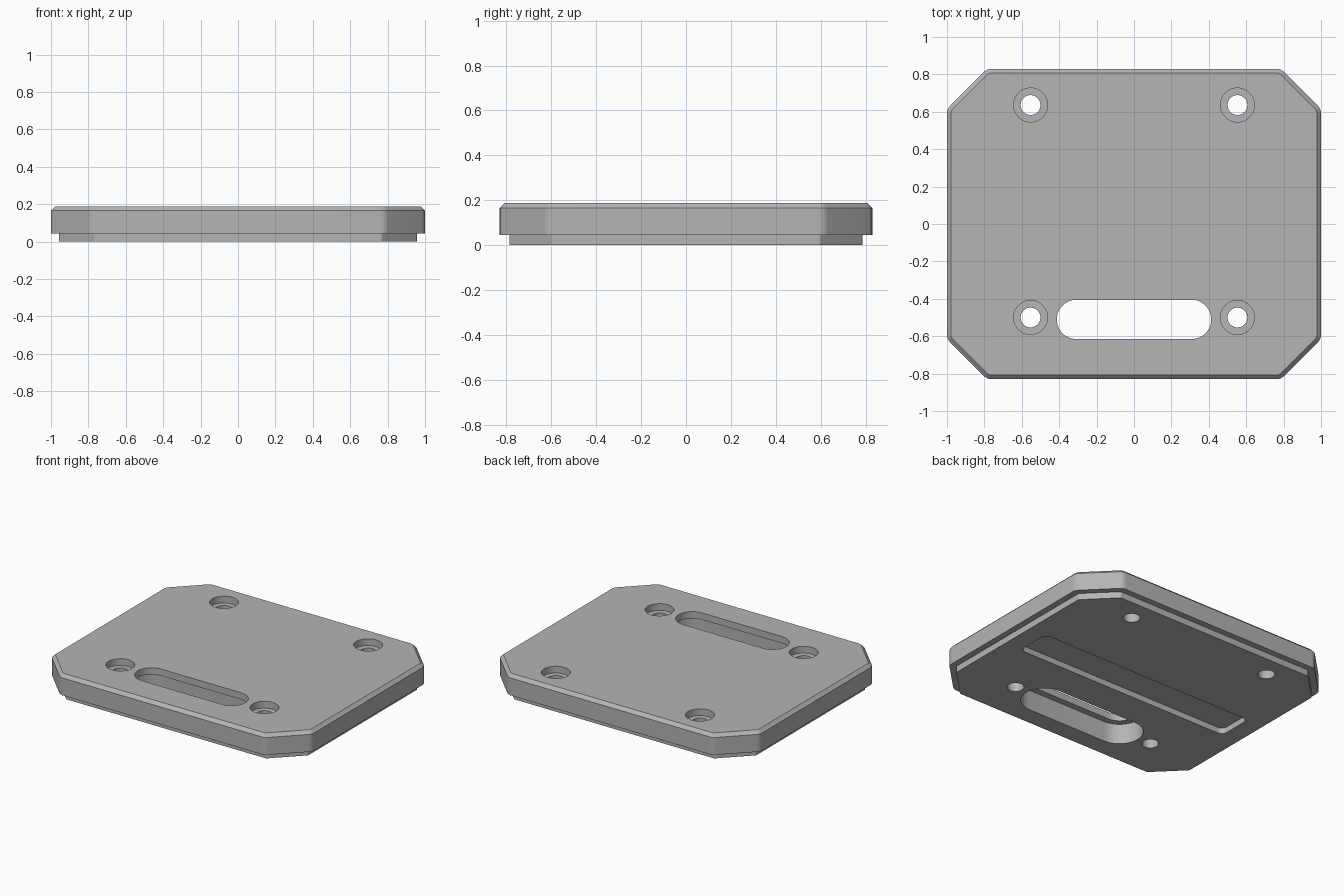
import bpy
import bmesh
from math import sin, cos, pi, sqrt

old = bpy.data.objects.get("Cube")
if old:
    bpy.data.objects.remove(old, do_unlink=True)

grey = bpy.data.materials.new("plain grey")
grey.use_nodes = True
grey.diffuse_color = (0.46, 0.46, 0.46, 1)
grey.node_tree.nodes["Principled BSDF"].inputs["Base Color"].default_value = grey.diffuse_color


def outline(corners, radius, steps=8):
    """Closed outline from rounded first-quadrant corners, mirrored in x and y."""
    quarter = []
    for x, y, start, end in corners:
        for i in range(steps + 1):
            a = start + (end - start) * i / steps
            quarter.append((x + radius * cos(a), y + radius * sin(a)))
    half = quarter + [(-x, y) for x, y in reversed(quarter)]
    loop = half + [(x, -y) for x, y in reversed(half)]
    clean = []
    for p in loop:
        if not clean or abs(p[0] - clean[-1][0]) + abs(p[1] - clean[-1][1]) > 1e-5:
            clean.append(p)
    if abs(clean[0][0] - clean[-1][0]) + abs(clean[0][1] - clean[-1][1]) < 1e-5:
        clean.pop()
    return clean


def loft(name, sections, cx=0, cy=0):
    """Solid through a stack of (outline, height) sections."""
    bm = bmesh.new()
    rings = [[bm.verts.new((x + cx, y + cy, z)) for x, y in pts] for pts, z in sections]
    for low, high in zip(rings, rings[1:]):
        n = len(low)
        for i in range(n):
            j = (i + 1) % n
            bm.faces.new((low[i], low[j], high[j], high[i]))
    bm.faces.new(rings[-1])
    bm.faces.new(rings[0][::-1])
    bmesh.ops.recalc_face_normals(bm, faces=bm.faces)
    mesh = bpy.data.meshes.new(name)
    bm.to_mesh(mesh)
    bm.free()
    mesh.materials.append(grey)
    obj = bpy.data.objects.new(name, mesh)
    bpy.context.collection.objects.link(obj)
    return obj


# Plate: stepped foot, clipped corners, chamfered top edge
HX, HY, CUT, R = 1.0, 0.83, 0.215, 0.06
kx, ky = HX - R, HY - R
diag = HX + HY - CUT - R * sqrt(2)
core = [(kx, diag - kx, 0, pi / 4), (diag - ky, ky, pi / 4, pi / 2)]


def plate_section(inset):
    return outline(core, R - inset)


TOP, LEDGE = 0.187, 0.14
plate = loft("base_plate", [
    (plate_section(0.043), 0), (plate_section(0.043), 0.044),
    (plate_section(0), 0.044), (plate_section(0), 0.165),
    (plate_section(0.022), TOP)])


def cutter(name, half_x, half_y, radius, z0, z1, cx=0, cy=0, steps=10):
    pts = outline([(half_x - radius, half_y - radius, 0, pi / 2)], radius, steps)
    return loft(name, [(pts, z0), (pts, z1)], cx, cy)


# Slot widened from below, and the shallow groove across the underside
cutters = [
    cutter("slot_upper", 0.413, 0.105, 0.105, 0.05, 0.3, 0, -0.51),
    cutter("slot_lower", 0.458, 0.15, 0.15, -0.1, LEDGE, 0, -0.51),
    cutter("groove", 0.83, 0.123, 0.04, -0.1, 0.04),
]
# Four counterbored screw holes
for x in (-0.553, 0.553):
    for y in (-0.5, 0.636):
        cutters.append(cutter("screw_hole", 0.053, 0.053, 0.053, -0.1, 0.16, x, y))
        cutters.append(cutter("counterbore", 0.091, 0.091, 0.091, LEDGE, 0.3, x, y))

bpy.context.view_layer.objects.active = plate
for c in cutters:
    c.hide_render = True
    mod = plate.modifiers.new(c.name, 'BOOLEAN')
    mod.operation = 'DIFFERENCE'
    mod.solver = 'EXACT'
    mod.object = c
    bpy.ops.object.modifier_apply(modifier=mod.name)
    bpy.data.objects.remove(c, do_unlink=True)

# Smooth curved walls, sharp rims
bpy.ops.object.select_all(action='DESELECT')
plate.select_set(True)
bpy.ops.object.shade_smooth_by_angle(angle=pi / 7)
